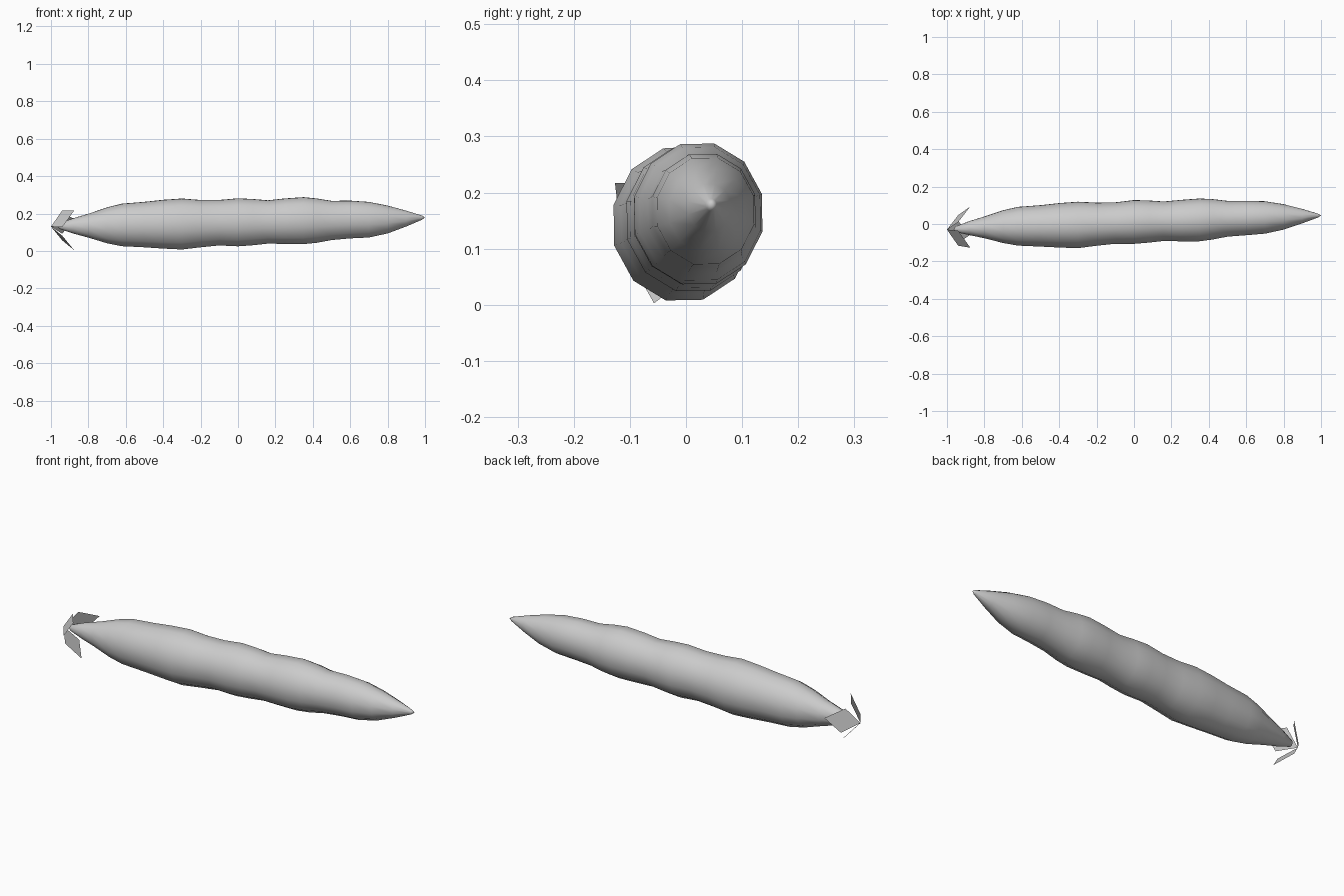
import bpy, bmesh, math

grey = bpy.data.materials.new("plain grey")
grey.diffuse_color = (0.6, 0.6, 0.6, 1)


def make_object(name, bm, smooth):
    bmesh.ops.recalc_face_normals(bm, faces=bm.faces[:])
    mesh = bpy.data.meshes.new(name)
    bm.to_mesh(mesh)
    bm.free()
    mesh.materials.append(grey)
    ob = bpy.data.objects.new(name, mesh)
    bpy.context.collection.objects.link(ob)
    for p in mesh.polygons:
        p.use_smooth = smooth
    return ob


# Lumpy pod: (x, centre y, centre z, vertical radius) along a gently rising axis
SIDES = 12
STATIONS = [
    (-0.955, -0.028, 0.134, 0.016), (-0.88, -0.022, 0.134, 0.042),
    (-0.80, -0.018, 0.135, 0.065), (-0.70, -0.014, 0.137, 0.098),
    (-0.62, -0.012, 0.139, 0.116), (-0.50, -0.010, 0.141, 0.124),
    (-0.40, -0.007, 0.143, 0.133), (-0.30, -0.005, 0.144, 0.139),
    (-0.20, -0.001, 0.146, 0.129), (-0.10, 0.005, 0.151, 0.124),
    (0.00, 0.011, 0.153, 0.131), (0.08, 0.013, 0.154, 0.126),
    (0.16, 0.015, 0.155, 0.118), (0.25, 0.018, 0.159, 0.124),
    (0.35, 0.022, 0.162, 0.128), (0.42, 0.025, 0.162, 0.121),
    (0.50, 0.028, 0.163, 0.107), (0.60, 0.032, 0.168, 0.103),
    (0.70, 0.035, 0.167, 0.097), (0.80, 0.038, 0.168, 0.076),
    (0.90, 0.042, 0.173, 0.043), (0.985, 0.045, 0.178, 0.011),
]
bm = bmesh.new()
rings = []
for x, cy, cz, r in STATIONS:
    ring = []
    for i in range(SIDES):
        a = math.radians(16) + math.tau * i / SIDES
        ring.append(bm.verts.new((x, cy + 0.92 * r * math.cos(a),
                                  cz + 1.01 * r * math.sin(a))))
    rings.append(ring)
for a, b in zip(rings, rings[1:]):
    for i in range(SIDES):
        j = (i + 1) % SIDES
        bm.faces.new((a[i], a[j], b[j], b[i]))
# Close both ends with points
for ring, point in ((rings[0], (-0.965, -0.029, 0.134)),
                    (rings[-1], (1.0, 0.046, 0.179))):
    tip = bm.verts.new(point)
    for i in range(SIDES):
        bm.faces.new((ring[i], ring[(i + 1) % SIDES], tip))
make_object("pod", bm, True)

# Three kite-shaped leaves fanning out from the stalk end
CY, CZ = -0.03, 0.13
for k, name in enumerate(("front_leaf", "lower_leaf", "back_leaf")):
    a = math.radians(138 + 120 * k)
    c, s = math.cos(a), math.sin(a)
    kite = [(-1.0, 0, 0), (-0.94, 0.062, 0.06),
            (-0.875, 0.13, 0), (-0.94, 0.062, -0.06)]
    bm = bmesh.new()
    bm.faces.new([bm.verts.new((x, CY + r * c - w * s, CZ + r * s + w * c))
                  for x, r, w in kite])
    make_object(name, bm, False)
